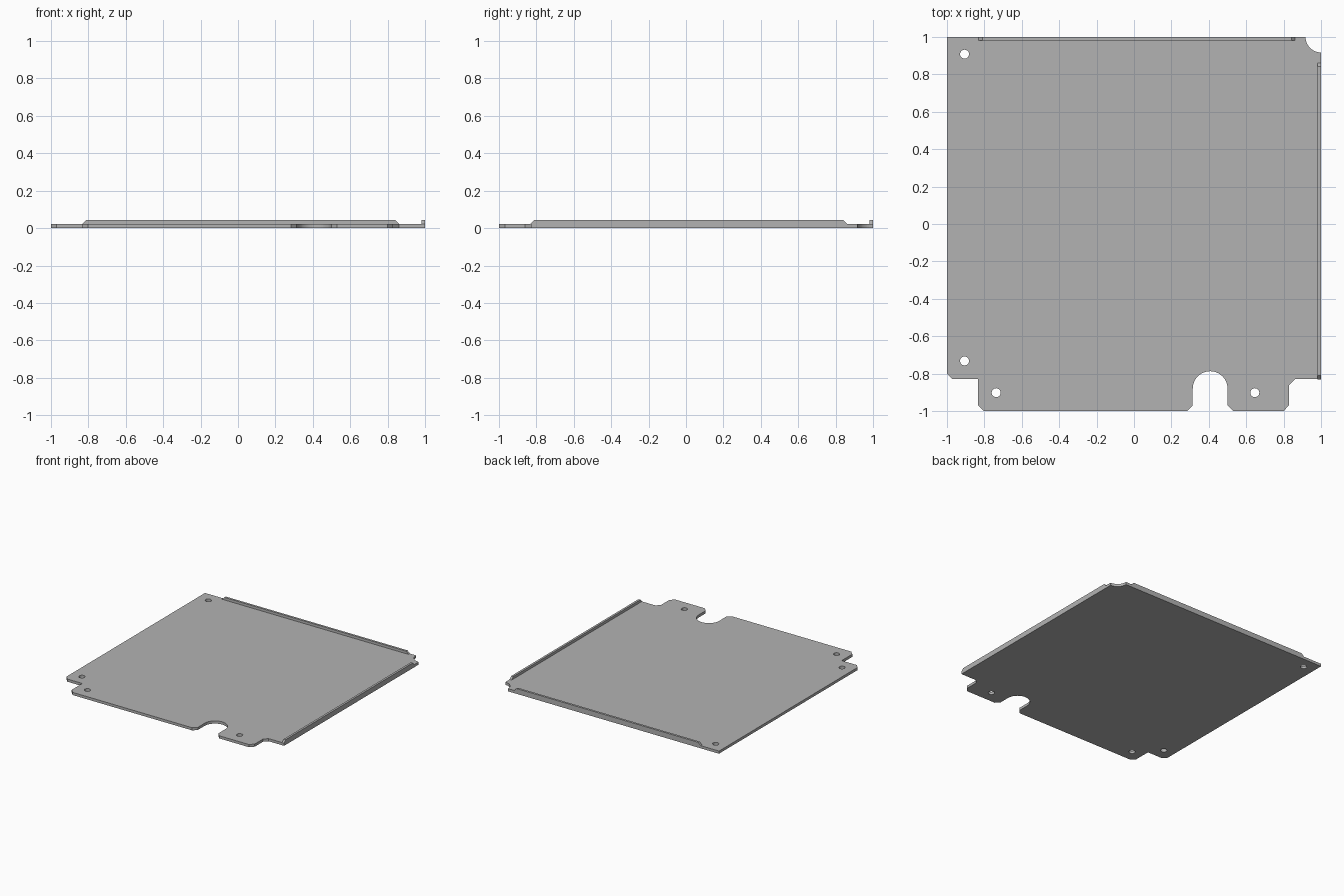
import bpy, bmesh, math
from mathutils import Vector

cube = bpy.data.objects.get("Cube")
if cube:
    bpy.data.objects.remove(cube, do_unlink=True)

THICK, LIP_TOP, LIP_WIDTH = 0.022, 0.043, 0.018

grey = bpy.data.materials.new("sheet metal grey")
grey.use_nodes = True
colour = (0.45, 0.45, 0.45, 1)
grey.diffuse_color = colour
grey.node_tree.nodes["Principled BSDF"].inputs["Base Color"].default_value = colour


def arc(cx, cy, r, start, end, steps):
    angles = [math.radians(start + (end - start) * i / steps) for i in range(steps + 1)]
    return [(cx + r * math.cos(a), cy + r * math.sin(a)) for a in angles]


def extrude_loops(name, loops, to_3d, offset):
    """Fill closed 2D loops (outline first, then holes) and extrude by offset."""
    bm = bmesh.new()
    edges = []
    for loop in loops:
        verts = [bm.verts.new(to_3d(*p)) for p in loop]
        edges += [bm.edges.new((v, verts[i - 1])) for i, v in enumerate(verts)]
    if len(loops) == 1:
        bm.faces.new(verts)
    else:
        bmesh.ops.triangle_fill(bm, edges=edges, use_beauty=True)
    result = bmesh.ops.extrude_face_region(bm, geom=bm.faces[:], use_keep_orig=True)
    moved = [g for g in result["geom"] if isinstance(g, bmesh.types.BMVert)]
    bmesh.ops.translate(bm, verts=moved, vec=Vector(offset))
    bmesh.ops.recalc_face_normals(bm, faces=bm.faces[:])
    mesh = bpy.data.meshes.new(name)
    bm.to_mesh(mesh)
    bm.free()
    mesh.materials.append(grey)
    obj = bpy.data.objects.new(name, mesh)
    bpy.context.collection.objects.link(obj)
    return obj


# Plate outline: scooped back corner, stepped front tab and arched slot
outline = [(-1, 1)]
outline += arc(1, 1, 0.083, 180, 270, 12)
outline += [(1, -0.83), (0.86, -0.83), (0.83, -0.86), (0.83, -0.968), (0.8, -1),
            (0.53, -1), (0.5, -0.97)]
outline += arc(0.407, -0.88, 0.093, 0, 180, 24)
outline += [(0.314, -0.97), (0.284, -1), (-0.802, -1), (-0.834, -0.968),
            (-0.834, -0.83), (-0.97, -0.83), (-1, -0.8)]

# Screw holes
hole_centres = [(-0.906, 0.908), (-0.906, -0.732), (-0.737, -0.902), (0.646, -0.902)]
holes = [arc(x, y, 0.024, 0, 345, 23) for x, y in hole_centres]
extrude_loops("plate", [outline] + holes, lambda x, y: (x, y, 0), (0, 0, THICK))

# Upright lips with sloped ends along the back and left edges
lip = [(-0.832, THICK), (0.862, THICK), (0.841, LIP_TOP), (-0.811, LIP_TOP)]
extrude_loops("back_lip", [lip], lambda s, z: (s, 1, z), (0, -LIP_WIDTH, 0))
extrude_loops("left_lip", [lip], lambda s, z: (1, s, z), (-LIP_WIDTH, 0, 0))
